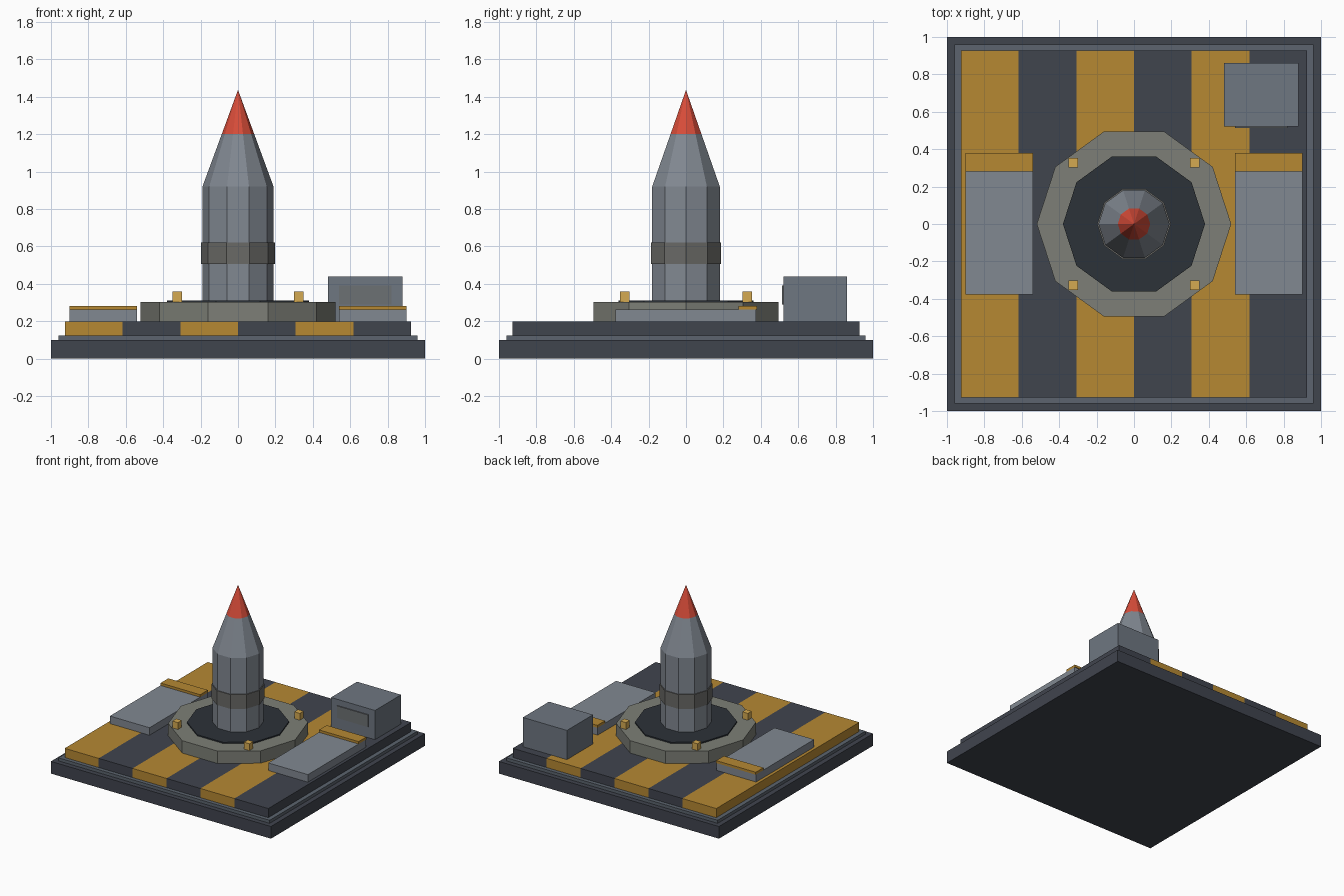
import bpy, bmesh
from math import sin, cos, tau

if "Cube" in bpy.data.objects:
    bpy.data.objects.remove(bpy.data.objects["Cube"])


def mat(name, r, g, b):
    # sRGB 0-255 to linear viewport colour
    m = bpy.data.materials.new(name)
    m.diffuse_color = [(c / 255) ** 2.2 for c in (r, g, b)] + [1]
    m.use_nodes = True
    m.node_tree.nodes["Principled BSDF"].inputs["Base Color"].default_value = m.diffuse_color
    return m


DARK = mat("dark_steel", 66, 70, 79)
TRIM = mat("trim_grey", 92, 100, 110)
ORANGE = mat("hazard_orange", 180, 135, 54)
CONCRETE = mat("concrete", 124, 126, 118)
PIT = mat("pit_dark", 48, 53, 59)
HULL = mat("hull_grey", 128, 135, 144)
BAND = mat("band_grey", 105, 105, 102)
BOX = mat("cabinet_grey", 110, 118, 128)
PANEL = mat("panel_grey", 108, 112, 115)
RED = mat("nose_red", 215, 78, 60)
LAMP = mat("lamp_yellow", 212, 168, 82)


def add(name, bm, material):
    bmesh.ops.recalc_face_normals(bm, faces=bm.faces)
    me = bpy.data.meshes.new(name)
    bm.to_mesh(me)
    bm.free()
    me.materials.append(material)
    ob = bpy.data.objects.new(name, me)
    bpy.context.collection.objects.link(ob)
    return ob


def box(name, x, y, z, material):
    bm = bmesh.new()
    bmesh.ops.create_cube(bm, size=1)
    for v in bm.verts:
        v.co = [lo + (c + 0.5) * (hi - lo) for c, (lo, hi) in zip(v.co, (x, y, z))]
    return add(name, bm, material)


def decagon(name, profile, material, sides=10):
    # stack of (radius, z) rings, a zero radius makes a point
    bm = bmesh.new()
    rings = []
    for r, z in profile:
        n = sides if r else 1
        rings.append([bm.verts.new((r * cos(tau * i / sides), r * sin(tau * i / sides), z))
                      for i in range(n)])
    for a, b in zip(rings, rings[1:]):
        for i in range(sides):
            j = (i + 1) % sides
            if len(b) == 1:
                bm.faces.new((a[i], a[j], b[0]))
            else:
                bm.faces.new((a[i], a[j], b[j], b[i]))
    for ring in (rings[0], rings[-1]):
        if len(ring) > 2:
            bm.faces.new(ring)
    return add(name, bm, material)


# Stepped base
box("base_slab", (-1, 1), (-1, 1), (0, 0.1), DARK)
box("base_trim", (-0.96, 0.96), (-0.96, 0.96), (0.1, 0.125), TRIM)

# Hazard striped deck
W = 1.85 / 6
for i in range(6):
    x0 = -0.925 + i * W
    box(f"deck_stripe_{i + 1}", (x0, x0 + W), (-0.928, 0.928), (0.125, 0.2),
        DARK if i % 2 else ORANGE)

# Launch ring and pit
decagon("launch_ring", [(0.52, 0.2), (0.52, 0.302)], CONCRETE)
decagon("launch_pit", [(0.38, 0.302), (0.38, 0.312)], PIT)

# Rocket
decagon("rocket_body", [(0.19, 0.312), (0.19, 0.92), (0.087, 1.2)], HULL)
decagon("rocket_band", [(0.197, 0.505), (0.197, 0.622)], BAND)
decagon("rocket_nose", [(0.087, 1.2), (0, 1.437)], RED)

# Mirrored corner lamps
for sx in (-1, 1):
    for sy in (-1, 1):
        cx, cy = sx * 0.325, sy * 0.327
        box("ring_lamp", (cx - 0.025, cx + 0.025), (cy - 0.025, cy + 0.025),
            (0.302, 0.358), LAMP)

# Mirrored side hatches with orange bars
for side, x in (("left", (-0.9, -0.54)), ("right", (0.54, 0.9))):
    box(f"{side}_hatch", x, (-0.378, 0.375), (0.2, 0.262), HULL)
    box(f"{side}_hatch_bar", x, (0.28, 0.38), (0.262, 0.282), ORANGE)

# Control cabinet
box("control_cabinet", (0.48, 0.88), (0.522, 0.86), (0.2, 0.44), BOX)
box("cabinet_panel", (0.54, 0.82), (0.514, 0.522), (0.29, 0.39), PANEL)
